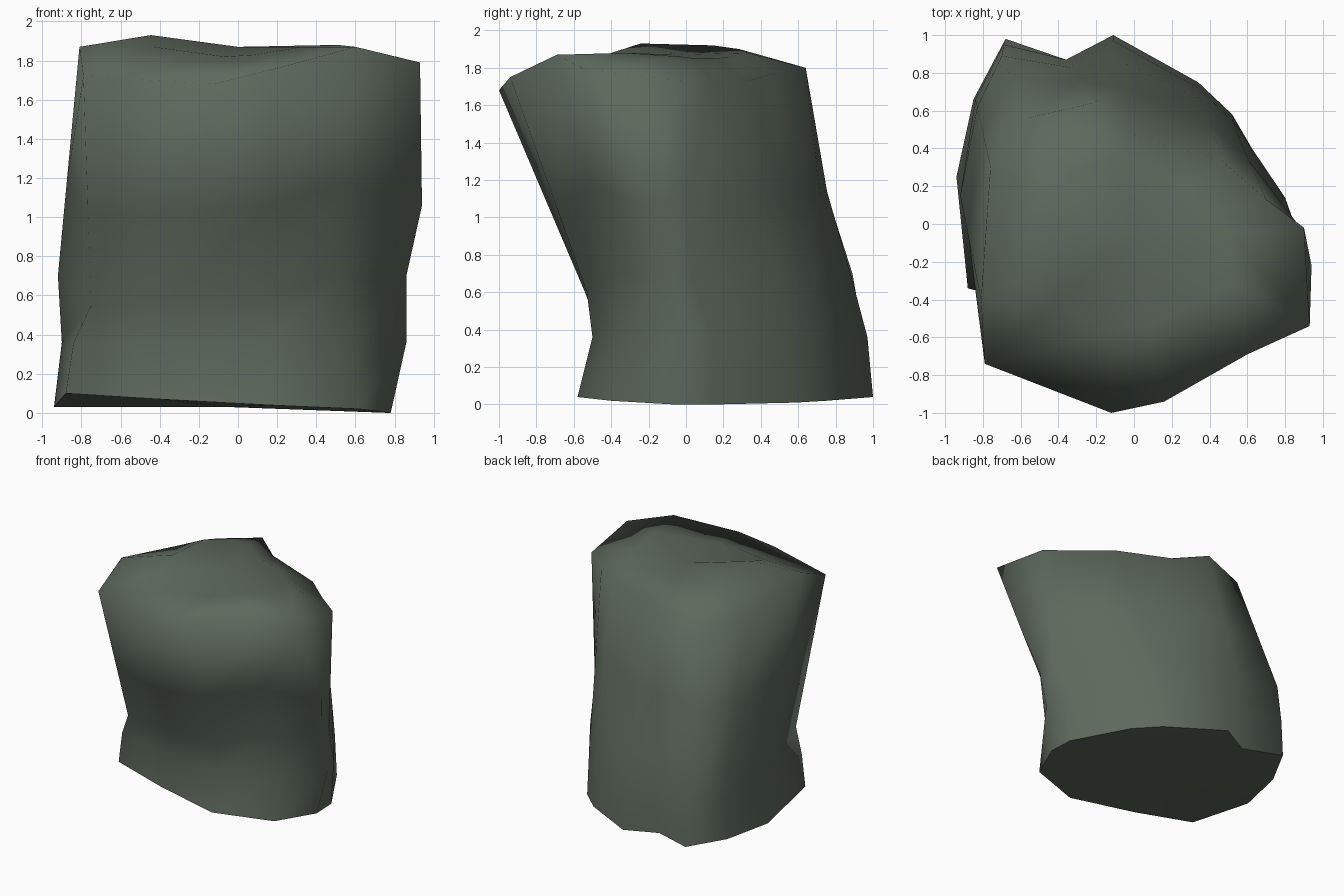
import bpy, bmesh
from mathutils import Vector

if "Cube" in bpy.data.objects:
    bpy.data.objects.remove(bpy.data.objects["Cube"])

# Cross-sections, each counter-clockwise from the front (13 corners)
base = [(.16, -.58, .04), (.62, -.40, .02), (.78, -.06, 0), (.77, .15, 0), (.52, .58, .01),
        (.34, .75, .02), (-.11, 1.0, .04), (-.36, .87, .03), (-.68, .98, .04), (-.85, .66, .03),
        (-.94, .25, .03), (-.88, -.34, .10), (-.40, -.47, .07)]
low = [(.16, -.50), (.58, -.36), (.86, -.03), (.80, .14), (.53, .54), (.34, .72), (-.11, .97),
       (-.36, .87), (-.69, .95), (-.84, .66), (-.90, .25), (-.84, -.35), (-.40, -.45)]
waist = [(.16, -.53), (.54, -.38), (.86, -.11), (.84, .02), (.55, .47), (.35, .66), (-.11, .88),
         (-.34, .83), (-.70, .89), (-.83, .62), (-.92, .15), (-.75, -.40), (-.30, -.54)]
rim = [(.16, -.94, 1.75), (.60, -.69, 1.87), (.93, -.54, 1.79), (.90, -.02, 1.73), (.70, .13, 1.73),
       (.47, .33, 1.73), (0, .47, 1.77), (-.22, .64, 1.80), (-.57, .56, 1.73), (-.76, .30, 1.72),
       (-.81, -.40, 1.87), (-.79, -.74, 1.72), (-.12, -1.0, 1.68)]
crown_z = [1.83, 1.87, 1.88, 1.86, 1.85, 1.85, 1.86, 1.88, 1.90, 1.92, 1.93, 1.87, 1.82]

base = [Vector(p) for p in base]
low = [Vector((x, y, .36)) for x, y in low]
waist = [Vector((x, y, .70)) for x, y in waist]
rim = [Vector(p) for p in rim]
for i in (11, 12, 0):                 # the front waist sits lower
    waist[i].z = .55 if i == 11 else .60
chest = [a.lerp(b, .40) for a, b in zip(waist, rim)]
chest[2] = Vector((.94, -.22, 1.06))  # bulge of the right corner
peak = Vector((0, -.05, 1.87))
crown = []
for p, z in zip(rim, crown_z):
    q = p.lerp(peak, .45)
    q.z = z
    crown.append(q)

bm = bmesh.new()
rings = [[bm.verts.new(p) for p in r] for r in (base, low, waist, chest, rim, crown)]
n = len(base)

# Sides and shoulder of the top
for a, b in zip(rings, rings[1:]):
    for i in range(n):
        j = (i + 1) % n
        bm.faces.new((a[i], a[j], b[j], b[i]))

# Top cap and underside
top = bm.verts.new(peak)
bottom = bm.verts.new((-.05, .15, .03))
for i in range(n):
    j = (i + 1) % n
    bm.faces.new((rings[-1][i], rings[-1][j], top))
    bm.faces.new((rings[0][j], rings[0][i], bottom))

# Smooth everywhere, with a hard edge round the underside
for f in bm.faces:
    f.smooth = True
for i in range(n):
    bm.edges.get((rings[0][i], rings[0][(i + 1) % n])).smooth = False

mesh = bpy.data.meshes.new("rock")
bm.to_mesh(mesh)
bm.free()
rock = bpy.data.objects.new("rock", mesh)
bpy.context.collection.objects.link(rock)

stone = bpy.data.materials.new("grey green stone")
stone.diffuse_color = (.11, .14, .107, 1)
stone.use_nodes = True
stone.node_tree.nodes["Principled BSDF"].inputs["Base Color"].default_value = stone.diffuse_color
mesh.materials.append(stone)
